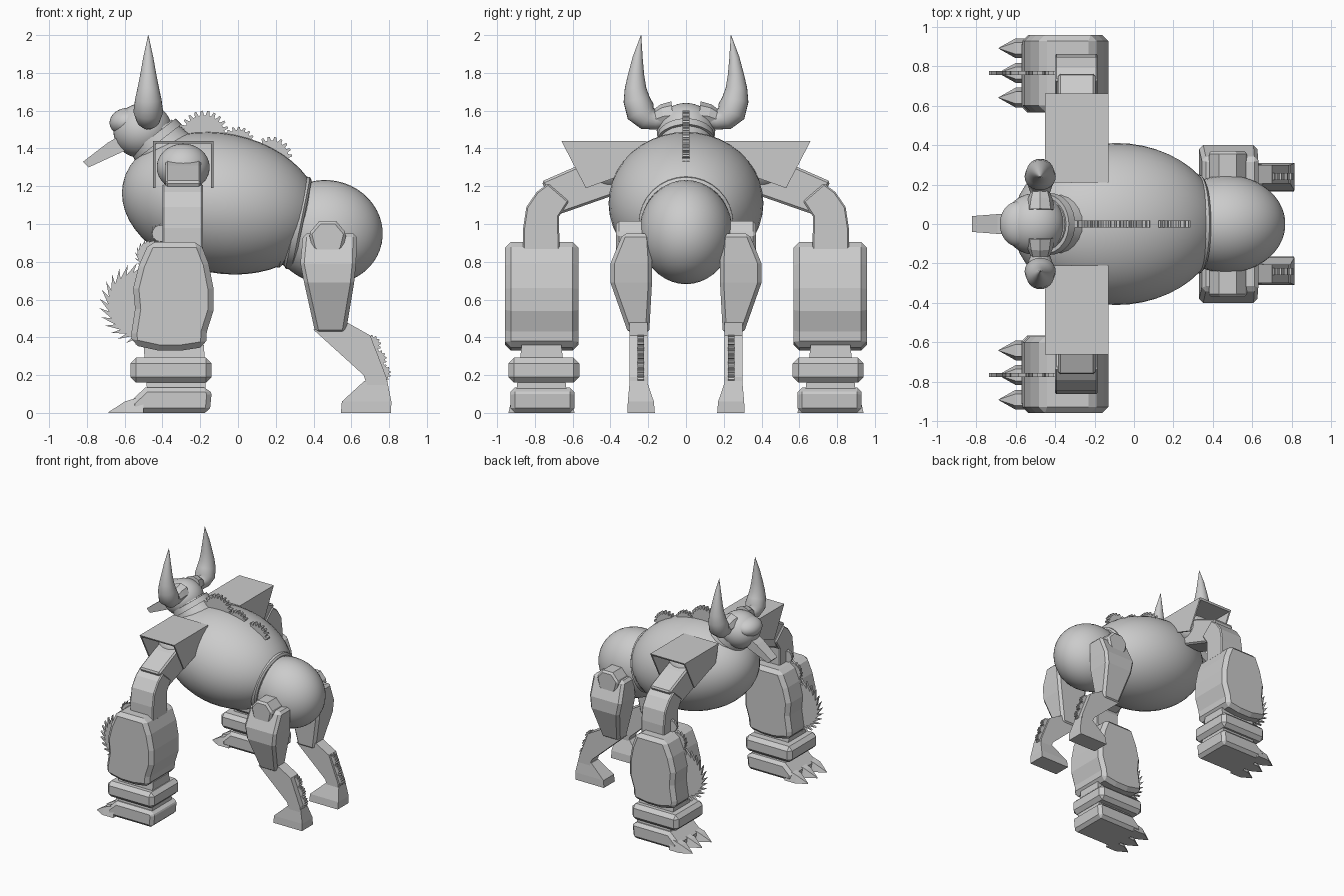
import bpy, bmesh, math
from mathutils import Vector, Matrix

cube = bpy.data.objects.get("Cube")
if cube:
    bpy.data.objects.remove(cube)

grey = bpy.data.materials.new("plain_grey")
grey.use_nodes = True
COLOUR = (0.6, 0.6, 0.6, 1)
grey.diffuse_color = COLOUR
grey.node_tree.nodes["Principled BSDF"].inputs["Base Color"].default_value = COLOUR
TILT = math.radians(11.5)


def finish(name, bm, smooth=30, bevel=0):
    bmesh.ops.recalc_face_normals(bm, faces=bm.faces)
    mesh = bpy.data.meshes.new(name)
    bm.to_mesh(mesh)
    bm.free()
    mesh.materials.append(grey)
    if smooth:
        mesh.shade_smooth()
        mesh.set_sharp_from_angle(angle=math.radians(smooth))
    obj = bpy.data.objects.new(name, mesh)
    bpy.context.collection.objects.link(obj)
    if bevel:
        mod = obj.modifiers.new("bevel", "BEVEL")
        mod.width, mod.segments = bevel, 1
        mod.limit_method = "ANGLE"
        mod.angle_limit = math.radians(50)
    return obj


def loft(name, rings, smooth=0, bevel=0):
    """Skin a list of equal-length point rings and cap both ends."""
    bm = bmesh.new()
    rows = [[bm.verts.new(p) for p in ring] for ring in rings]
    n = len(rows[0])
    for a, b in zip(rows, rows[1:]):
        for i in range(n):
            j = (i + 1) % n
            bm.faces.new((a[i], a[j], b[j], b[i]))
    bm.faces.new(rows[0])
    bm.faces.new(rows[-1])
    return finish(name, bm, smooth, bevel)


def side_prism(name, pts, y0, y1, bevel=0):
    return loft(name, [[(x, y, z) for x, z in pts] for y in (y0, y1)], 0, bevel)


def cross_prism(name, pts, x0, x1, s, bevel=0):
    return loft(name, [[(x, s * y, z) for y, z in pts] for x in (x0, x1)], 0, bevel)


def stack(name, sections, s, bevel=0):
    """Rectangular sections: z, x0, x1, y0, y1."""
    return loft(name, [[(a, s * c, z), (b, s * c, z), (b, s * d, z), (a, s * d, z)]
                       for z, a, b, c, d in sections], 0, bevel)


def ellipsoid(name, centre, radii, tilt=0.0):
    bm = bmesh.new()
    bmesh.ops.create_uvsphere(bm, u_segments=40, v_segments=24, radius=1)
    m = (Matrix.Translation(centre) @ Matrix.Rotation(tilt, 4, "Y")
         @ Matrix.Diagonal((*radii, 1)) @ Matrix.Rotation(math.pi / 2, 4, "Y"))
    bm.transform(m)
    return finish(name, bm, 60)


def tube(name, path, radii, sides=24, smooth=40):
    """Round loft through points lying in a plane."""
    path = [Vector(p) for p in path]
    rings = []
    for i, p in enumerate(path):
        d = path[min(i + 1, len(path) - 1)] - path[max(i - 1, 0)]
        u = d.cross(Vector((0, 1, 0) if abs(d.x) > 1e-6 else (1, 0, 0))).normalized()
        v = d.cross(u).normalized()
        rings.append([p + radii[i] * (u * math.cos(t) + v * math.sin(t))
                      for t in (k * math.tau / sides for k in range(sides))])
    return loft(name, rings, smooth)


def gear(name, x, y, z, r, teeth, thick, saw=False):
    shape = [(0, .78), (-.6, 1)] if saw else [(0, .82), (.2, 1), (.5, 1), (.7, .82)]
    step = math.tau / teeth
    pts = [(x + r * k * math.cos((i + f) * step), z + r * k * math.sin((i + f) * step))
           for i in range(teeth) for f, k in shape]
    return side_prism(name, pts, y - thick / 2, y + thick / 2)


# torso and hind ball, both leaning down toward the back
ellipsoid("torso", (-.09, 0, 1.11), (.53, .41, .37), TILT)
ellipsoid("hind_ball", (.47, 0, .957), (.297, .247, .275), TILT)

# waist bands
axis = Vector((math.cos(TILT), 0, -math.sin(TILT)))
waist = Vector((.285, 0, 1.012))
for name, start, end, r in (("waist_band_front", -.06, -.005, .252),
                            ("waist_band_core", -.03, .06, .235),
                            ("waist_band_back", .005, .06, .25)):
    tube(name, [waist + axis * t for t in (start, start + .012, end - .012, end)],
         [r - .015, r, r, r - .015], 32, 25)

# head, brow, snout and neck
ellipsoid("head", (-.505, 0, 1.495), (.155, .155, .145), -.3)
ellipsoid("brow", (-.585, 0, 1.54), (.095, .115, .075), -.1)
up = Vector((-.61, 0, .79))
neck = Vector((-.435, 0, 1.45))
tube("neck", [neck - up * .14, neck + up * .03], [.17, .13])
tube("neck_collar", [neck - up * .022, neck + up * .022], [.156, .15], 32)
loft("snout", [[(-.57, w, 1.5), (-.57, -w, 1.5), (-.55, -w, 1.41), (-.55, w, 1.41)] for w in (.055,)]
     + [[(-.69, w, 1.43), (-.69, -w, 1.43), (-.66, -w, 1.36), (-.66, w, 1.36)] for w in (.05,)]
     + [[(-.82, w, 1.33), (-.82, -w, 1.33), (-.79, -w, 1.3), (-.79, w, 1.3)] for w in (.04,)])

# cogs along the spine
for i, (x, z, r, n) in enumerate(((-.18, 1.465, .135, 24), (0, 1.425, .09, 18), (.175, 1.35, .112, 20))):
    gear(f"spine_cog_{i + 1}", x, 0, z, r, n, .035)

for side, s in (("left", 1), ("right", -1)):
    # horns
    horn = [(.1, 1.56, .05), (.16, 1.55, .05), (.205, 1.56, .065), (.24, 1.595, .079), (.262, 1.66, .07),
            (.267, 1.72, .057), (.264, 1.79, .043), (.256, 1.88, .027), (.238, 2.0, .001)]
    tube(f"{side}_horn", [(-.475, s * y, z) for y, z, r in horn], [r for y, z, r in horn])
    tube(f"{side}_horn_socket", [(-.475, s * .07, 1.575), (-.475, s * .12, 1.57), (-.475, s * .16, 1.555)],
         [.075, .065, .05], 8, 0)

    # open shoulder guard: roof with a wall on each side
    guard = [(.66, 1.44), (.53, 1.19), (.25, 1.29), (.21, 1.44)]
    cross_prism(f"{side}_shoulder_front_wall", guard, -.45, -.438, s)
    cross_prism(f"{side}_shoulder_back_wall", guard, -.142, -.13, s)
    cross_prism(f"{side}_shoulder_roof", [(.66, 1.44), (.652, 1.425), (.21, 1.425), (.21, 1.44)],
                -.45, -.13, s)
    ellipsoid(f"{side}_shoulder_ball", (-.29, s * .4, 1.3), (.14, .14, .125))

    # arm
    cross_prism(f"{side}_upper_arm", [(.36, 1.16), (.43, 1.36), (.57, 1.31), (.765, 1.225), (.675, 1.05)],
                -.385, -.195, s, .012)
    cross_prism(f"{side}_elbow", [(.62, 1.12), (.73, 1.215), (.79, 1.17), (.845, 1.09), (.862, .98),
                                  (.862, .86), (.67, .86), (.672, 1.04)], -.40, -.185, s, .008)

    # heavy gauntlet
    side_prism(f"{side}_gauntlet", [(-.47, .905), (-.2, .905), (-.155, .79), (-.13, .66), (-.13, .54),
                                    (-.165, .43), (-.17, .35), (-.3, .33), (-.42, .33), (-.56, .36),
                                    (-.565, .42), (-.545, .55), (-.555, .66), (-.525, .78)],
               s * .57, s * .957, .03)
    stack(f"{side}_wrist", [(.1, -.48, -.17, .63, .9), (.36, -.5, -.18, .66, .87)], s)
    stack(f"{side}_wrist_band", [(.16, -.57, -.14, .565, .94), (.292, -.57, -.14, .565, .94)], s, .03)

    # front foot and claws
    side_prism(f"{side}_front_foot", [(-.49, .135), (-.155, .135), (-.14, .1), (-.15, 0), (-.57, 0), (-.57, .06)],
               s * .59, s * .93, .025)
    for i, y in enumerate((.64, .765, .89)):
        loft(f"{side}_claw_{i + 1}", [[(x, s * (y - w), 0), (x, s * (y + w), 0),
                                       (x, s * (y + .6 * w), h), (x, s * (y - .6 * w), h)]
                                      for x, w, h in ((-.5, .05, .09), (-.6, .05, .06), (-.685, .002, .004))])

    # saw blades on the gauntlet
    for i, (x, z, r, n) in enumerate(((-.515, .575, .22, 28), (-.46, .835, .09, 18), (-.41, .95, .055, 14))):
        gear(f"{side}_arm_blade_{i + 1}", x, s * .765, z, r, n, .02, True)

    # hind leg
    stack(f"{side}_thigh", [(.95, .345, .63, .19, .335), (.79, .33, .625, .18, .40), (.69, .35, .615, .18, .40),
                            (.42, .41, .57, .195, .305)], s, .02)
    side_prism(f"{side}_hip_knob", [(.43, 1.015), (.52, 1.015), (.575, .95), (.555, .87), (.475, .78),
                                    (.395, .87), (.375, .95)], s * .2, s * .37, .015)
    side_prism(f"{side}_shin", [(.40, .44), (.575, .48), (.70, .41), (.785, .19), (.79, .1), (.70, .1),
                                (.665, .2)], s * .205, s * .3)
    stack(f"{side}_hind_foot", [(0, .545, .81, .165, .31), (.06, .55, .812, .17, .308),
                                (.17, .67, .79, .208, .298)], s)
    for i, (x, z) in enumerate(((.705, .36), (.735, .285), (.757, .21))):
        gear(f"{side}_shin_cog_{i + 1}", x, s * .24, z, .052, 14, .035)
